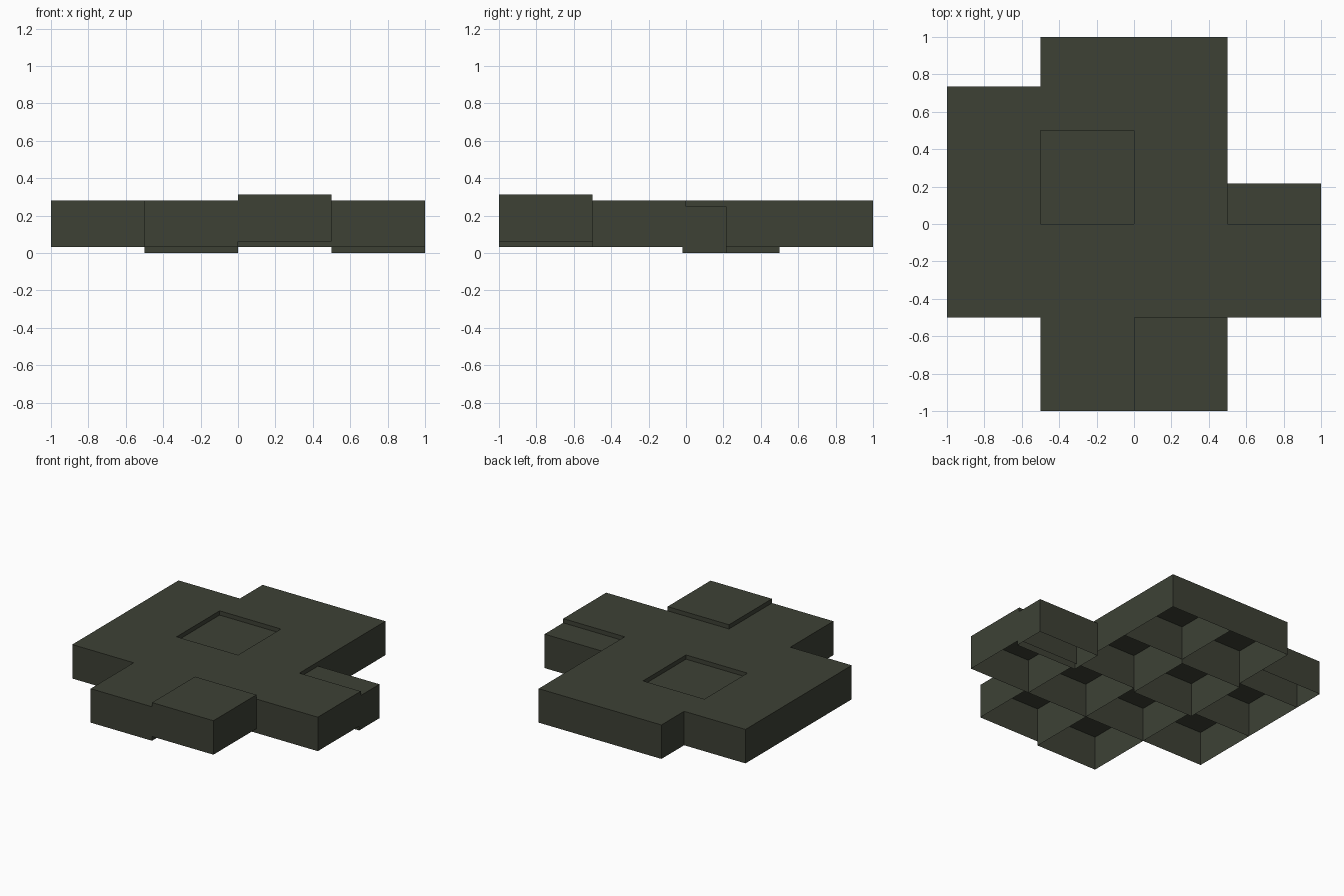
import bpy

if "Cube" in bpy.data.objects:
    bpy.data.objects.remove(bpy.data.objects["Cube"])

# Single dark olive-grey material
olive = bpy.data.materials.new("dark_olive_grey")
olive.diffuse_color = (0.047, 0.053, 0.036, 1)
olive.use_nodes = True
olive.node_tree.nodes["Principled BSDF"].inputs["Base Color"].default_value = olive.diffuse_color

TILE, HEIGHT, STEP = 0.5, 0.25, 1 / 32


def open_block(name, x, y, level=1, depth=TILE):
    """Paving block, hollow and open underneath; x, y = front left corner."""
    z0 = level * STEP
    z1 = z0 + HEIGHT
    ring = [(x, y), (x + TILE, y), (x + TILE, y + depth), (x, y + depth)]
    verts = [(a, b, z) for z in (z0, z1) for a, b in ring]
    faces = [(i, (i + 1) % 4, (i + 1) % 4 + 4, i + 4) for i in range(4)]
    faces.append((4, 5, 6, 7))
    mesh = bpy.data.meshes.new(name)
    mesh.from_pydata(verts, [], faces)
    mesh.materials.append(olive)
    obj = bpy.data.objects.new(name, mesh)
    bpy.context.collection.objects.link(obj)
    return obj


# Two middle columns, with one sunken and one raised block
levels = {(-0.5, 0.0): 0, (0.0, -1.0): 2}
for x in (-0.5, 0.0):
    for y in (-1.0, -0.5, 0.0, 0.5):
        level = levels.get((x, y), 1)
        open_block(("sunken", "middle", "raised")[level] + "_block", x, y, level)

# Side blocks
for y in (-0.5, 0.0):
    open_block("left_block", -1.0, y)
open_block("right_block", 0.5, -0.5)

# Half blocks
open_block("left_half_block", -1.0, 0.5, depth=0.236)
open_block("right_sunken_half_block", 0.5, -0.019, 0, depth=0.236)
